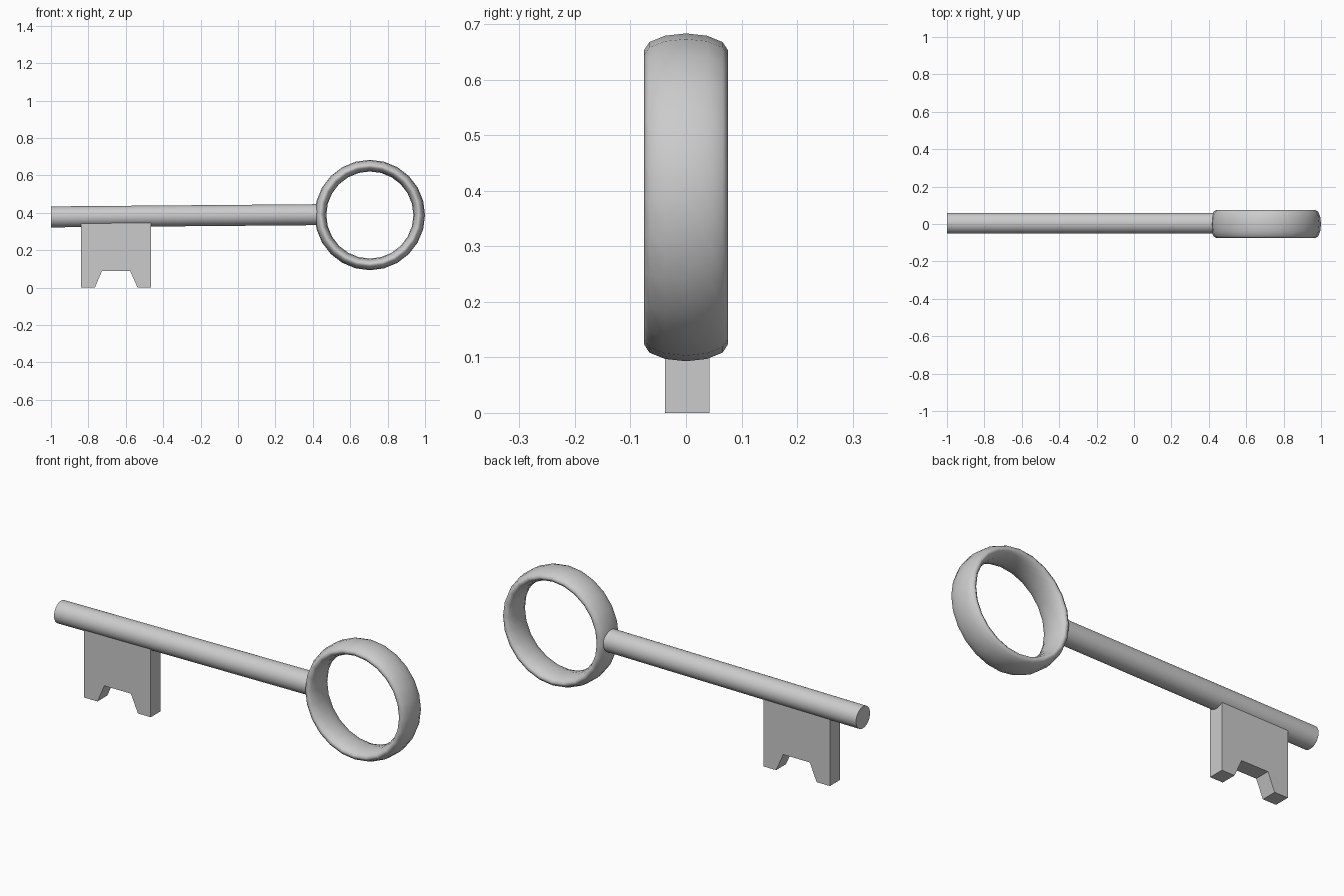
import bpy, bmesh, math
from mathutils import Vector

if "Cube" in bpy.data.objects:
    bpy.data.objects.remove(bpy.data.objects["Cube"])


def finish(name, bm, smooth=None):
    bmesh.ops.recalc_face_normals(bm, faces=bm.faces)
    mesh = bpy.data.meshes.new(name)
    bm.to_mesh(mesh)
    bm.free()
    obj = bpy.data.objects.new(name, mesh)
    bpy.context.collection.objects.link(obj)
    if smooth:
        bpy.ops.object.select_all(action='DESELECT')
        obj.select_set(True)
        bpy.context.view_layer.objects.active = obj
        bpy.ops.object.shade_smooth_by_angle(angle=math.radians(smooth))
    return obj


# Bow: a torus stretched along y into a broad band
bpy.ops.mesh.primitive_torus_add(
    major_radius=0.264, minor_radius=0.031, major_segments=24, minor_segments=12,
    location=(0.705, 0, 0.388), rotation=(math.pi / 2, 0, 0))
bow = bpy.context.object
bow.name = "bow_ring"
bow.scale.z = 0.076 / 0.031
bpy.ops.object.shade_smooth_by_angle(angle=math.radians(50))

# Shank: round rod, tilted very slightly upward toward the bow
start, end = Vector((-1.0, 0.004, 0.378)), Vector((0.445, 0.004, 0.39))
axis = end - start
bpy.ops.mesh.primitive_cylinder_add(
    vertices=32, radius=0.056, depth=axis.length, location=(start + end) / 2)
shank = bpy.context.object
shank.name = "shank"
shank.rotation_euler = axis.to_track_quat('Z', 'Y').to_euler()
bpy.ops.object.shade_smooth_by_angle(angle=math.radians(40))

# Bit: notched plate below the shank, sunk into it at the top
profile = [(-0.84, 0), (-0.765, 0), (-0.727, 0.09), (-0.577, 0.09),
           (-0.537, 0), (-0.465, 0), (-0.465, 0.36), (-0.84, 0.36)]
bm = bmesh.new()
face = bm.faces.new([bm.verts.new((x, -0.038, z)) for x, z in profile])
extruded = bmesh.ops.extrude_face_region(bm, geom=[face])
bmesh.ops.translate(bm, vec=(0, 0.08, 0), verts=[
    v for v in extruded["geom"] if isinstance(v, bmesh.types.BMVert)])
finish("bit", bm)
